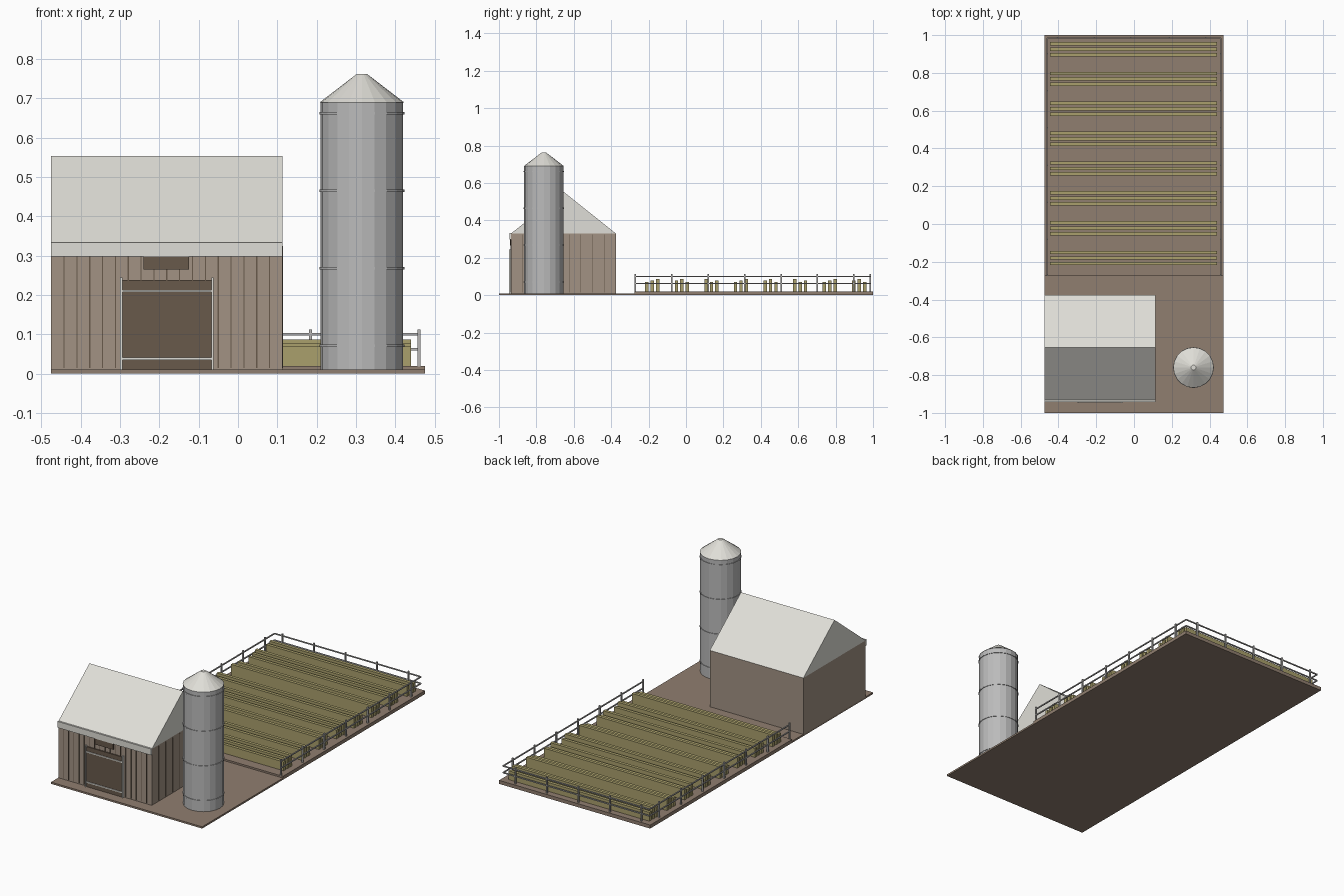
import bpy, bmesh, math

if "Cube" in bpy.data.objects:
    bpy.data.objects.remove(bpy.data.objects["Cube"])

def material(name, rgb):
    m = bpy.data.materials.new(name)
    m.diffuse_color = (*rgb, 1)
    m.use_nodes = True
    m.node_tree.nodes["Principled BSDF"].inputs["Base Color"].default_value = m.diffuse_color
    return m

SOIL = material("soil", (0.28, 0.21, 0.16))
WOOD = material("weathered_wood", (0.36, 0.29, 0.23))
DARK = material("dark_wood", (0.14, 0.10, 0.07))
ROOF = material("pale_roof", (0.74, 0.73, 0.68))
STEEL = material("steel", (0.50, 0.50, 0.50))
CROP = material("crop", (0.40, 0.35, 0.15))
RAIL = material("fence_grey", (0.48, 0.47, 0.46))

def finish(name, bm, mat):
    bmesh.ops.recalc_face_normals(bm, faces=bm.faces)
    me = bpy.data.meshes.new(name)
    bm.to_mesh(me)
    bm.free()
    me.materials.append(mat)
    ob = bpy.data.objects.new(name, me)
    bpy.context.collection.objects.link(ob)
    return ob

def boxes(name, mat, bounds):
    """One object from any number of (x0, x1, y0, y1, z0, z1) boxes."""
    bm = bmesh.new()
    for x0, x1, y0, y1, z0, z1 in bounds:
        vs = bmesh.ops.create_cube(bm, size=1)["verts"]
        for v in vs:
            v.co.x = x1 if v.co.x > 0 else x0
            v.co.y = y1 if v.co.y > 0 else y0
            v.co.z = z1 if v.co.z > 0 else z0
    return finish(name, bm, mat)

def cone(name, mat, r0, r1, z0, z1, sides=20):
    bm = bmesh.new()
    bmesh.ops.create_cone(bm, cap_ends=True, segments=sides, radius1=r0, radius2=r1, depth=z1 - z0)
    ob = finish(name, bm, mat)
    ob.location = (0.315, -0.76, (z0 + z1) / 2)
    return ob

# Ground and raised field
boxes("ground", SOIL, [(-0.475, 0.475, -1, 1, 0, 0.01)])
boxes("field", SOIL, [(-0.475, 0.475, -0.275, 1, 0.005, 0.02)])

# Barn body
X0, X1, Y0, Y1 = -0.475, 0.113, -0.935, -0.375
boxes("barn_walls", WOOD, [(X0, X1, Y0, Y1, 0.01, 0.33)])

# Roof prism with ridge along x
bm = bmesh.new()
profile = [(Y0, 0.33), (Y1, 0.33), ((Y0 + Y1) / 2, 0.553)]
face = bm.faces.new([bm.verts.new((X0, y, z)) for y, z in profile])
ext = bmesh.ops.extrude_face_region(bm, geom=[face])["geom"]
bmesh.ops.translate(bm, vec=(X1 - X0, 0, 0),
                    verts=[g for g in ext if isinstance(g, bmesh.types.BMVert)])
finish("barn_roof", bm, ROOF)
boxes("eave_trim", ROOF, [(X0, X1, Y0 - 0.008, Y0 + 0.002, 0.298, 0.333)])

# Siding battens on the front and right walls
step = (X1 - X0) / 18
boxes("front_battens", DARK, [
    (X0 + i * step - 0.0015, X0 + i * step + 0.0015, Y0 - 0.003, Y0 + 0.001, 0.015, 0.30)
    for i in range(1, 18)])
step = (Y1 - Y0) / 9
boxes("side_battens", DARK, [
    (X1 - 0.001, X1 + 0.002, Y0 + i * step - 0.0015, Y0 + i * step + 0.0015, 0.015, 0.325)
    for i in range(1, 9)])

# Door, its trim and the board above
boxes("barn_door", DARK, [(-0.297, -0.065, Y0 - 0.006, Y0 + 0.001, 0.01, 0.238)])
boxes("door_trim", ROOF,
      [(x - 0.003, x + 0.003, Y0 - 0.012, Y0, 0.01, 0.245) for x in (-0.297, -0.065)] +
      [(-0.297, -0.065, Y0 - 0.011, Y0, z - 0.003, z + 0.003) for z in (0.038, 0.21)])
boxes("board_over_door", DARK, [(-0.24, -0.125, Y0 - 0.007, Y0 + 0.001, 0.265, 0.30)])

# Silo
cone("silo_body", STEEL, 0.105, 0.105, 0.01, 0.69)
cone("silo_cap", ROOF, 0.107, 0.013, 0.69, 0.762)
for i in range(4):
    z = 0.071 + i * 0.197
    cone(f"silo_band_{i + 1}", STEEL, 0.108, 0.108, z - 0.003, z + 0.003)

# Crop rows: eight beds of three, heights cycling
heights = (0.07, 0.078, 0.087)
rows = []
for i in range(8):
    for j in range(3):
        y = -0.18 + i * 0.158 + (j - 1) * 0.029
        rows.append((-0.445, 0.44, y - 0.009, y + 0.009, 0.018, heights[(i + j) % 3]))
boxes("crop_rows", CROP, rows)

# Fence on the left, right and back of the field
T, FX, FY, START = 0.004, 0.46, 0.985, -0.272
posts = [(x - T, x + T, y - T, y + T, 0.018, 0.112)
         for x in (-FX, FX) for y in [START + i * 0.195 for i in range(7)]]
posts += [(x - T, x + T, FY - T, FY + T, 0.018, 0.112)
          for x in [-0.41 + i * 0.198 for i in range(5)]]
boxes("fence_posts", RAIL, posts)
R = 0.003
rails = []
for z in (0.062, 0.10):
    rails += [(x - R, x + R, START, FY, z - R, z + R) for x in (-FX, FX)]
    rails.append((-FX, FX, FY - R, FY + R, z - R, z + R))
boxes("fence_rails", RAIL, rails)
